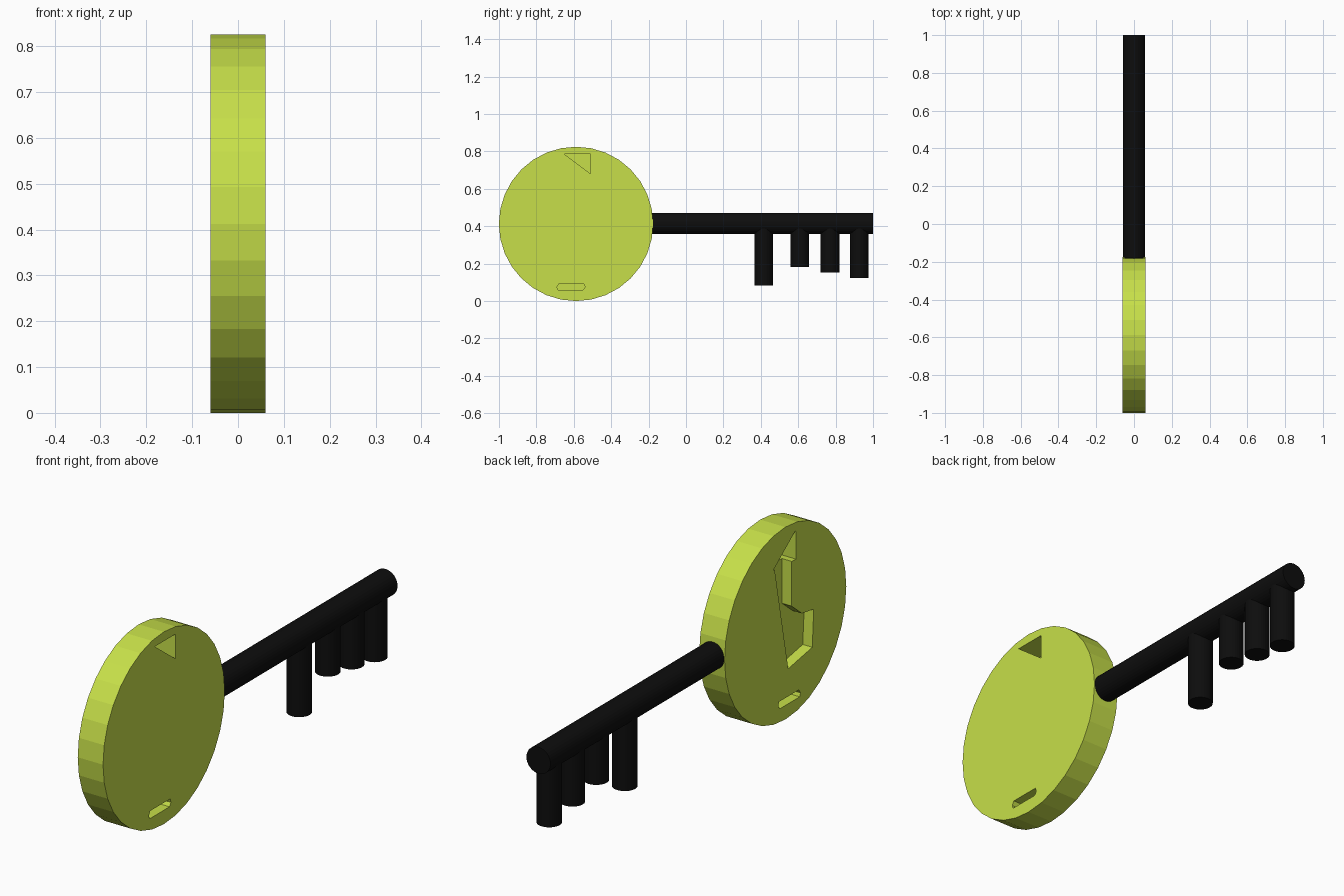
import bpy, bmesh, math
from mathutils import Matrix, Vector

cube = bpy.data.objects.get("Cube")
if cube:
    bpy.data.objects.remove(cube, do_unlink=True)


def material(name, color):
    m = bpy.data.materials.new(name)
    m.use_nodes = True
    m.diffuse_color = color
    m.node_tree.nodes["Principled BSDF"].inputs["Base Color"].default_value = color
    return m


lime = material("lime green", (0.57, 0.74, 0.067, 1))
black = material("black", (0.004, 0.004, 0.004, 1))


def make_object(name, bm, mat):
    mesh = bpy.data.meshes.new(name)
    bmesh.ops.recalc_face_normals(bm, faces=bm.faces)
    bm.to_mesh(mesh)
    bm.free()
    mesh.materials.append(mat)
    ob = bpy.data.objects.new(name, mesh)
    bpy.context.scene.collection.objects.link(ob)
    return ob


def rod(name, start, end, radius, mat):
    """Capped 32-sided cylinder between two points."""
    start, end = Vector(start), Vector(end)
    axis = end - start
    turn = axis.to_track_quat('Z', 'Y').to_matrix().to_4x4()
    bm = bmesh.new()
    bmesh.ops.create_cone(bm, cap_ends=True, segments=32, radius1=radius,
                          radius2=radius, depth=axis.length,
                          matrix=Matrix.Translation((start + end) / 2) @ turn)
    return make_object(name, bm, mat)


def cut(target, outline, x0, x1):
    """Remove a (y, z) outline from the target between two x positions."""
    bm = bmesh.new()
    face = bm.faces.new([bm.verts.new((x0, y, z)) for y, z in outline])
    ext = bmesh.ops.extrude_face_region(bm, geom=[face])
    verts = [v for v in ext["geom"] if isinstance(v, bmesh.types.BMVert)]
    bmesh.ops.translate(bm, verts=verts, vec=(x1 - x0, 0, 0))
    cutter = make_object("cutter", bm, lime)
    cutter.hide_render = True
    mod = target.modifiers.new("cut", 'BOOLEAN')
    mod.operation, mod.solver, mod.object = 'DIFFERENCE', 'EXACT', cutter
    bpy.context.view_layer.objects.active = target
    bpy.ops.object.modifier_apply(modifier=mod.name)
    bpy.data.objects.remove(cutter, do_unlink=True)


# Round key head
HALF = 0.06
OUT = HALF + 0.02
head = rod("key_head", (-HALF, -0.588, 0.4125), (HALF, -0.588, 0.4125), 0.4125, lime)

# Opposed triangular openings that meet in a thin slit
cut(head, [(-0.65, 0.785), (-0.51, 0.785), (-0.51, 0.68)], -0.05, OUT)
cut(head, [(-0.658, 0.785), (-0.505, 0.67), (-0.66, 0.66)], -OUT, 0.02)

# Angular recess on the right face
cut(head, [(-0.515, 0.672), (-0.63, 0.672), (-0.63, 0.47), (-0.70, 0.412),
           (-0.78, 0.40), (-0.77, 0.24), (-0.607, 0.21)], -OUT, -0.015)

# Small slots on both faces
slot = [(-0.685, 0.06), (-0.55, 0.06), (-0.54, 0.075), (-0.545, 0.092),
        (-0.68, 0.092), (-0.69, 0.075)]
cut(head, slot, 0.01, OUT)
cut(head, slot, -OUT, -0.01)

# Shaft and teeth
AXIS = 0.415
rod("key_shaft", (0, -0.19, AXIS), (0, 1, AXIS), 0.057, black)
for i, (y, bottom) in enumerate([(0.415, 0.083), (0.608, 0.183),
                                 (0.77, 0.152), (0.927, 0.123)]):
    rod(f"key_tooth_{i + 1}", (0, y, AXIS), (0, y, bottom), 0.05, black)
